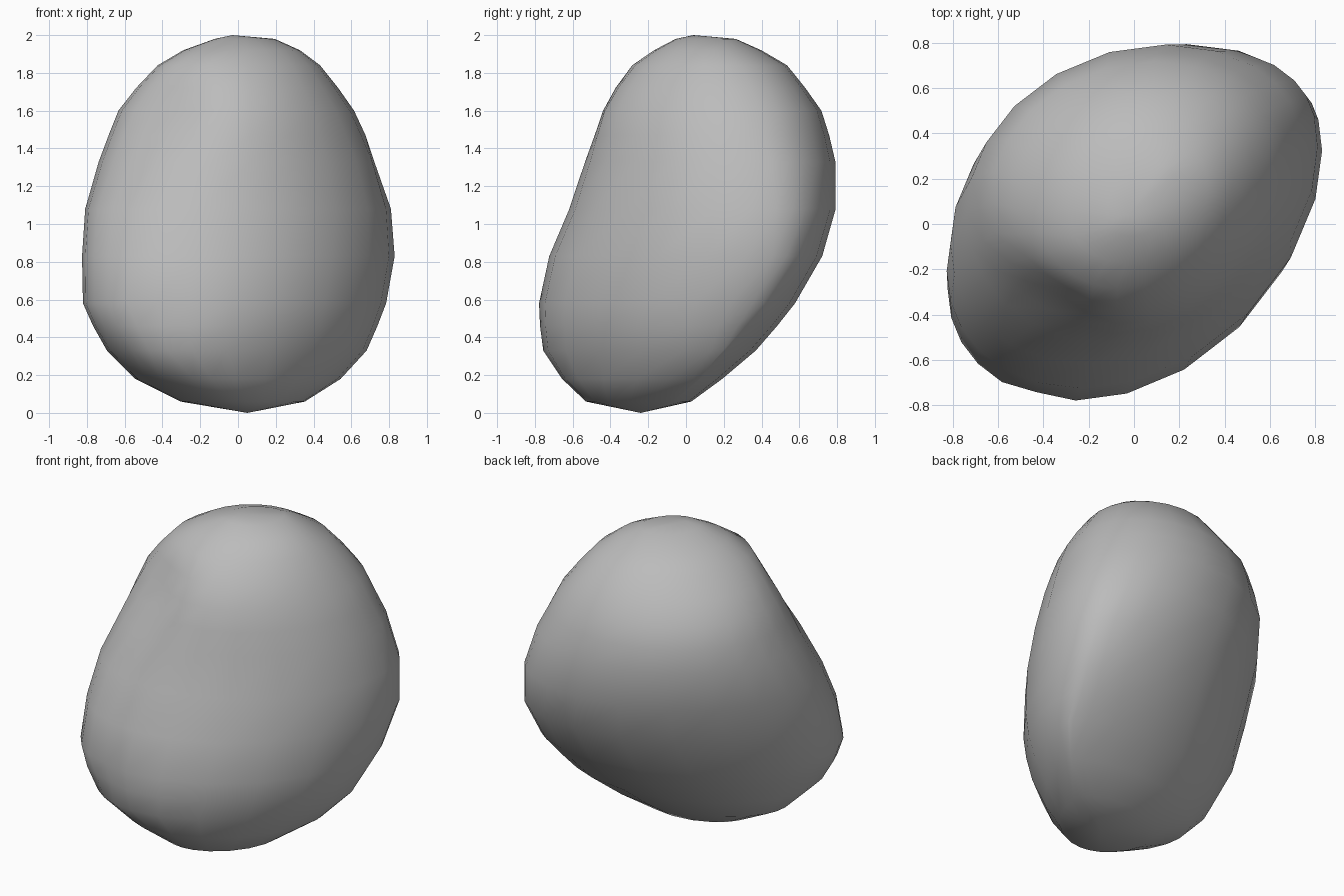
import bpy, bmesh
from math import sin, cos, pi, tau
from mathutils import Vector

cube = bpy.data.objects.get("Cube")
if cube:
    bpy.data.objects.remove(cube, do_unlink=True)

SEGMENTS = 24

# Height of each ring, then its reach in eight compass directions, from +x turning towards +y
RINGS = [
    (.06, (.35, .20, .02, .11, .30, .47, .53, .45)),
    (.18, (.53, .45, .17, .32, .53, .68, .65, .54)),
    (.33, (.67, .64, .35, .45, .68, .85, .75, .61)),
    (.46, (.73, .74, .47, .51, .76, .90, .77, .64)),
    (.58, (.78, .83, .57, .57, .82, .92, .78, .65)),
    (.83, (.82, .95, .71, .66, .82, .88, .72, .64)),
    (1.08, (.79, .97, .77, .74, .79, .80, .60, .60)),
    (1.33, (.72, .90, .77, .76, .72, .67, .52, .54)),
    (1.47, (.66, .83, .74, .73, .67, .61, .48, .50)),
    (1.60, (.60, .77, .70, .69, .62, .55, .44, .46)),
    (1.72, (.51, .68, .61, .60, .52, .48, .36, .40)),
    (1.84, (.41, .57, .51, .50, .40, .39, .26, .32)),
    (1.92, (.31, .43, .38, .36, .27, .25, .15, .22)),
    (1.98, (.19, .29, .26, .18, .12, .09, .05, .09)),
]
BOTTOM = (.05, -.24, 0)
TOP = (-.03, .04, 2)

# Shallow chips: centre, radius, depth
CHIPS = [
    (Vector((-.45, -.74, .48)), .17, .04),
    (Vector((.74, .3, 1.25)), .2, .03),
    (Vector((-.36, -.37, 1.58)), .34, .08),
]


def outline(reach):
    """Smooth rounded outline that touches a line at each given reach."""
    count = len(reach)
    points = []
    for i in range(SEGMENTS):
        angle = tau * i / SEGMENTS
        h = sum(reach) / count
        slope = 0
        for k, weight in ((1, 1), (2, 1), (3, .8)):
            a = sum(r * cos(tau * k * j / count) for j, r in enumerate(reach)) * 2 / count
            b = sum(r * sin(tau * k * j / count) for j, r in enumerate(reach)) * 2 / count
            h += weight * (a * cos(k * angle) + b * sin(k * angle))
            slope += weight * k * (b * cos(k * angle) - a * sin(k * angle))
        points.append((h * cos(angle) - slope * sin(angle),
                       h * sin(angle) + slope * cos(angle)))
    return points


def chip(point):
    """Push a point inwards when it lies inside a chip."""
    p = Vector(point)
    for centre, radius, depth in CHIPS:
        distance = (p - centre).length
        if distance < radius:
            inward = Vector((-p.x, -p.y, 0)).normalized()
            p += inward * depth * (1 - distance / radius)
    return p


def material(name, colour):
    mat = bpy.data.materials.new(name)
    mat.use_nodes = True
    mat.diffuse_color = colour
    shader = next(n for n in mat.node_tree.nodes if n.type == 'BSDF_PRINCIPLED')
    shader.inputs["Base Color"].default_value = colour
    shader.inputs["Roughness"].default_value = .8
    return mat


# Boulder body: stacked rings closed by a point at each end
bm = bmesh.new()
loops = [[bm.verts.new(chip((x, y, z))) for x, y in outline(reach)] for z, reach in RINGS]
bottom = bm.verts.new(BOTTOM)
top = bm.verts.new(TOP)
for i in range(SEGMENTS):
    j = (i + 1) % SEGMENTS
    for low, high in zip(loops, loops[1:]):
        bm.faces.new((low[i], low[j], high[j], high[i]))
    bm.faces.new((bottom, loops[0][j], loops[0][i]))
    bm.faces.new((top, loops[-1][i], loops[-1][j]))
bmesh.ops.recalc_face_normals(bm, faces=bm.faces)

mesh = bpy.data.meshes.new("boulder")
bm.to_mesh(mesh)
bm.free()
mesh.materials.append(material("stone grey", (.5, .5, .5, 1)))
boulder = bpy.data.objects.new("boulder", mesh)
bpy.context.collection.objects.link(boulder)

# Smooth stone surface with the hardest breaks kept crisp
bpy.ops.object.select_all(action='DESELECT')
boulder.select_set(True)
bpy.context.view_layer.objects.active = boulder
bpy.ops.object.shade_smooth_by_angle(angle=pi / 4)
